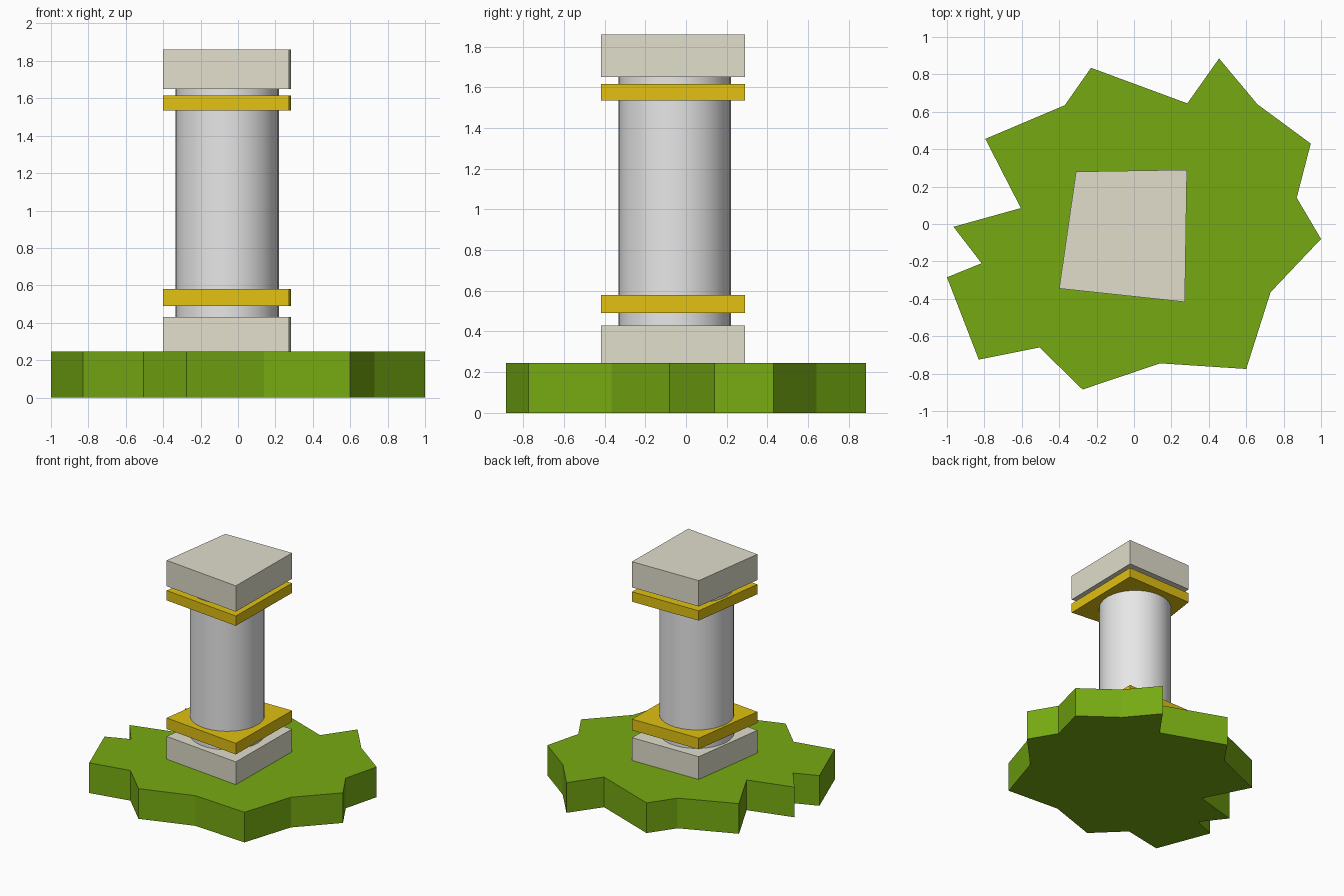
import bpy
import bmesh
import math

default_cube = bpy.data.objects.get("Cube")
if default_cube:
    bpy.data.objects.remove(default_cube, do_unlink=True)


def make_material(name, color):
    material = bpy.data.materials.new(name)
    material.use_nodes = True
    material.diffuse_color = (*color, 1)
    shader = material.node_tree.nodes["Principled BSDF"]
    shader.inputs["Base Color"].default_value = (*color, 1)
    return material


def extrude_outline(name, outline, bottom, top, material):
    """Build a solid slab by extruding a flat outline upwards."""
    bm = bmesh.new()
    base = bm.faces.new([bm.verts.new((x, y, bottom)) for x, y in outline])
    result = bmesh.ops.extrude_face_region(bm, geom=[base], use_keep_orig=True)
    raised = [v for v in result["geom"] if isinstance(v, bmesh.types.BMVert)]
    bmesh.ops.translate(bm, verts=raised, vec=(0, 0, top - bottom))
    bmesh.ops.recalc_face_normals(bm, faces=bm.faces)
    mesh = bpy.data.meshes.new(name)
    bm.to_mesh(mesh)
    bm.free()
    mesh.materials.append(material)
    slab = bpy.data.objects.new(name, mesh)
    bpy.context.collection.objects.link(slab)
    return slab


grass = make_material("grass green", (0.18, 0.40, 0.006))
stone = make_material("pale stone", (0.75, 0.73, 0.60))
gold = make_material("gold", (0.75, 0.53, 0.006))
marble = make_material("light grey marble", (0.8, 0.8, 0.8))

# Jagged patch of ground
ground_outline = [
    (-0.23, 0.835), (0.285, 0.645), (0.455, 0.885), (0.66, 0.64),
    (0.945, 0.43), (0.87, 0.14), (1, -0.08), (0.73, -0.365),
    (0.6, -0.775), (0.14, -0.745), (-0.275, -0.885), (-0.505, -0.66),
    (-0.83, -0.725), (-1, -0.285), (-0.815, -0.21), (-0.965, -0.015),
    (-0.605, 0.085), (-0.795, 0.455), (-0.37, 0.635),
]
extrude_outline("grass_base", ground_outline, 0, 0.245, grass)

# Crooked four-sided slabs that share one outline
slab_outline = [(-0.31, 0.28), (0.283, 0.29), (0.272, -0.417), (-0.4, -0.345)]
for name, bottom, top, material in (
    ("plinth", 0.245, 0.43, stone),
    ("lower_gold_band", 0.49, 0.58, gold),
    ("upper_gold_band", 1.535, 1.615, gold),
    ("capital", 1.65, 1.86, stone),
):
    extrude_outline(name, slab_outline, bottom, top, material)

# Round shaft between plinth and capital
shaft_bottom, shaft_top = 0.43, 1.65
bpy.ops.mesh.primitive_cylinder_add(
    vertices=32, radius=0.276, depth=shaft_top - shaft_bottom,
    location=(-0.058, -0.055, (shaft_bottom + shaft_top) / 2))
shaft = bpy.context.object
shaft.name = "column_shaft"
shaft.data.materials.append(marble)
bpy.ops.object.shade_smooth_by_angle(angle=math.radians(30))
